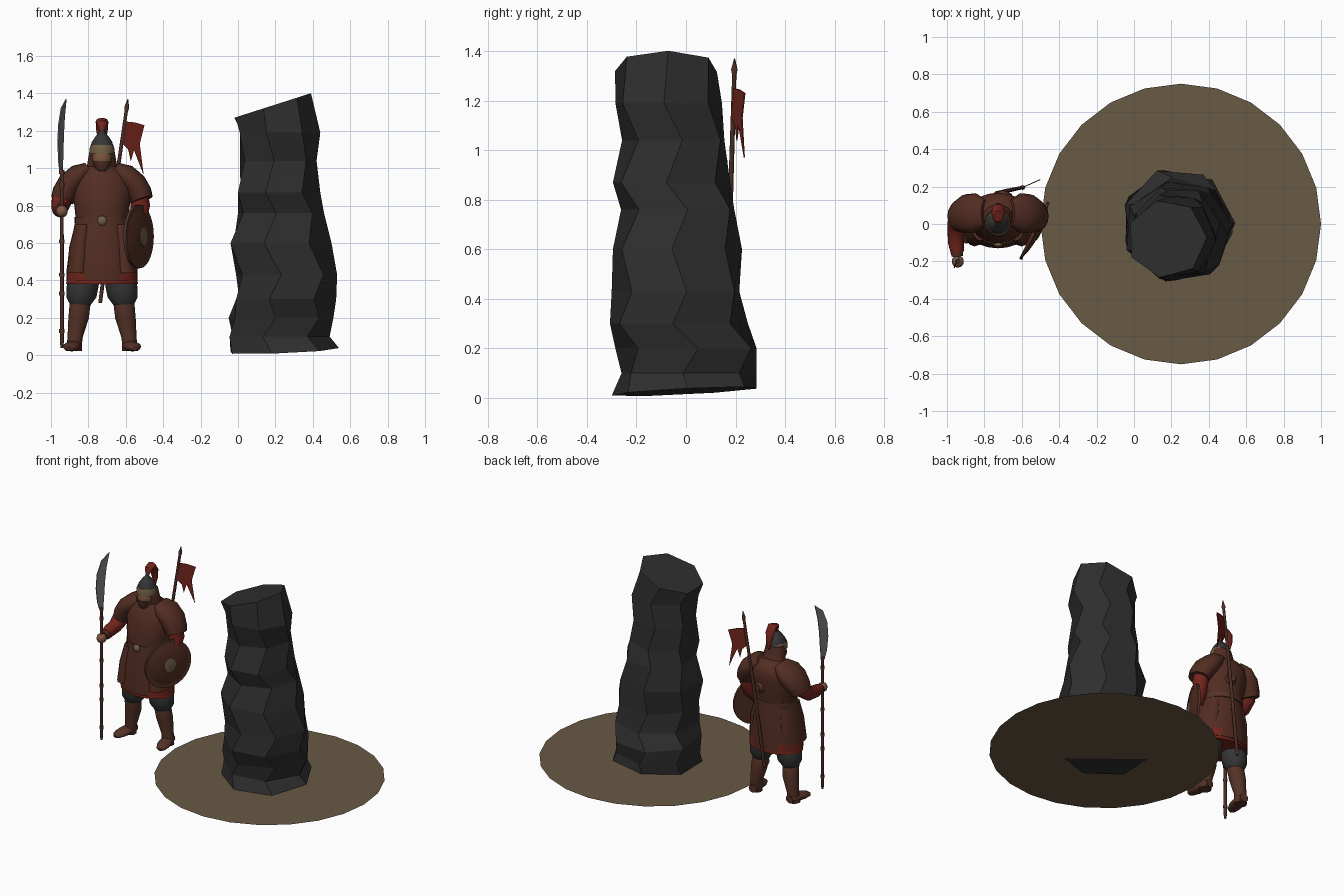
import bpy, bmesh
from math import sin, cos, tau, radians
from mathutils import Vector

cube = bpy.data.objects.get("Cube")
if cube:
    bpy.data.objects.remove(cube)


def material(name, r, g, b):
    m = bpy.data.materials.new(name)
    m.use_nodes = True
    m.diffuse_color = (r, g, b, 1)
    m.node_tree.nodes["Principled BSDF"].inputs["Base Color"].default_value = (r, g, b, 1)
    return m


EARTH = material("earth", .14, .10, .06)
ROCK = material("rock", .028, .028, .029)
LEATHER = material("leather", .085, .026, .016)
BOOT = material("boot_leather", .09, .032, .02)
RED = material("red_cloth", .17, .018, .012)
SKIN = material("skin", .2, .09, .05)
STEEL = material("steel", .18, .18, .18)
GREY = material("dark_grey", .035, .036, .037)
BRASS = material("brass", .17, .115, .06)
WOOD = material("wood", .07, .028, .018)
MX = -.727  # centre line of the warrior
X, Z = Vector((1, 0, 0)), Vector((0, 0, 1))


def finish(name, bm, mats, smooth=True, rule=None):
    bmesh.ops.recalc_face_normals(bm, faces=bm.faces)
    if rule:
        for f in bm.faces:
            f.material_index = rule(f.calc_center_median())
    me = bpy.data.meshes.new(name)
    bm.to_mesh(me)
    bm.free()
    for m in mats:
        me.materials.append(m)
    ob = bpy.data.objects.new(name, me)
    bpy.context.collection.objects.link(ob)
    if smooth:
        bpy.ops.object.select_all(action='DESELECT')
        ob.select_set(True)
        bpy.context.view_layer.objects.active = ob
        bpy.ops.object.shade_smooth_by_angle(angle=radians(45))
    return ob


def skin_rings(bm, rings):
    rows = [[bm.verts.new(p) for p in ring] for ring in rings]
    n = len(rows[0])
    for a, b in zip(rows, rows[1:]):
        for i in range(n):
            j = (i + 1) % n
            bm.faces.new((a[i], a[j], b[j], b[i]))
    bm.faces.new(rows[0])
    bm.faces.new(rows[-1])


def loft(name, sections, *mats, s=1, axis=None, n=16, rule=None):
    """Elliptical sections (x, y, z, width, depth) about the warrior's centre line."""
    pts = [Vector((MX + s * c[0], c[1], c[2])) for c in sections]
    rings = []
    for k, (p, c) in enumerate(zip(pts, sections)):
        t = axis or (pts[min(k + 1, len(pts) - 1)] - pts[max(k - 1, 0)]).normalized()
        u = (X - t * t.x).normalized()
        v = t.cross(u)
        rings.append([p + u * c[3] * cos(tau * i / n) + v * c[-1] * sin(tau * i / n)
                      for i in range(n)])
    bm = bmesh.new()
    skin_rings(bm, rings)
    return finish(name, bm, mats, rule=rule)


def ball(name, mat, x, y, z, rx, ry, rz):
    bm = bmesh.new()
    bmesh.ops.create_uvsphere(bm, u_segments=14, v_segments=9, radius=1)
    bmesh.ops.scale(bm, vec=(rx, ry, rz), verts=bm.verts)
    bmesh.ops.translate(bm, vec=(MX + x, y, z), verts=bm.verts)
    return finish(name, bm, [mat])


def plate(name, mat, points, thickness):
    bm = bmesh.new()
    f = bm.faces.new([bm.verts.new(p) for p in points])
    f.normal_update()
    shift = f.normal * thickness
    ext = bmesh.ops.extrude_face_region(bm, geom=[f], use_keep_orig=True)
    bmesh.ops.translate(bm, vec=shift, verts=[g for g in ext["geom"] if isinstance(g, bmesh.types.BMVert)])
    return finish(name, bm, [mat], smooth=False)


# Ground disc
bm = bmesh.new()
bmesh.ops.create_circle(bm, cap_ends=True, segments=24, radius=.75)
bmesh.ops.translate(bm, vec=(.25, 0, .02), verts=bm.verts)
finish("ground_disc", bm, [EARTH], smooth=False)

# Seven-sided rock pillar: height, then x and y extents of each ring
PILLAR = [(0, -.04, .54, -.30, .285), (.1, -.045, .49, -.26, .285), (.2, -.05, .51, -.285, .285),
          (.3, -.01, .525, -.307, .25), (.43, -.01, .53, -.3, .215), (.6, -.04, .5, -.295, .226),
          (.76, 0, .46, -.262, .195), (.87, 0, .44, -.295, .178), (1.04, .01, .42, -.258, .155),
          (1.19, .01, .44, -.285, .145), (1.3, -.02, .39, -.286, .125)]
rings = []
for k, (z, x0, x1, y0, y1) in enumerate(PILLAR):
    twist = radians(2 + (0 if k in (0, len(PILLAR) - 1) else 6 * (-1) ** k))
    cs = [cos(twist + tau * i / 7) for i in range(7)]
    sn = [sin(twist + tau * i / 7) for i in range(7)]
    ring = []
    for c, q in zip(cs, sn):
        x = x0 + (x1 - x0) * (c - min(cs)) / (max(cs) - min(cs))
        y = y0 + (y1 - y0) * (q - min(sn)) / (max(sn) - min(sn))
        h = z
        if k == 0:
            h = max(0, .02 + .04 * (x - .4) + .05 * (y + .255))
        elif k == len(PILLAR) - 1:
            h = 1.27 + .32 * (x + .02)
        ring.append((x, y, h))
    rings.append(ring)
bm = bmesh.new()
skin_rings(bm, rings)
finish("rock_pillar", bm, [ROCK], smooth=False)

# Legs, mirrored
for s, side in ((1, "left"), (-1, "right")):
    loft(side + "_trouser", [(.09, .02, .46, .085), (.105, .02, .36, .085), (.11, .02, .31, .08),
                             (.115, .02, .27, .055)], GREY, s=s, axis=Z)
    loft(side + "_boot", [(.115, .015, .31, .045), (.118, .02, .27, .056), (.125, .03, .2, .055),
                          (.145, .035, .09, .04), (.15, .03, .022, .042)], BOOT, s=s, axis=Z)
    loft(side + "_foot", [(.145, .075, .05, .03, .028), (.15, .03, .052, .042, .03),
                          (.165, -.04, .046, .045, .025), (.175, -.085, .04, .032, .018),
                          (.178, -.1, .036, .015, .01)], BOOT, s=s)

# Robe hem and coat skirt, with red showing beside the central panels
loft("robe_skirt", [(0, .015, .38, .192, .135), (0, .015, .45, .185, .132), (0, .015, .5, .17, .12)],
     RED, axis=Z, n=24)
loft("coat_skirt", [(0, .012, .4, .19, .142), (0, .012, .455, .19, .142), (0, .015, .6, .168, .135),
                    (0, .02, .73, .14, .12)], LEATHER, RED, axis=Z, n=24,
     rule=lambda c: 1 if c.z < .45 and abs(c.x - MX) > .085 else 0)
for s, side in ((1, "left"), (-1, "right")):
    loft(side + "_hip_panel", [(.125, -.005, .44, .065, .115), (.115, .005, .58, .06, .115),
                               (.095, .01, .7, .05, .1)], LEATHER, s=s, axis=Z)

# Torso, belt and buckle
loft("coat_torso", [(0, .02, .7, .138, .122), (0, .025, .8, .148, .128), (0, .045, .9, .165, .122),
                    (0, .055, .96, .15, .112), (0, .055, 1, .1, .085), (0, .04, 1.03, .055, .055)],
     LEATHER, axis=Z, n=24)
loft("belt", [(0, .02, .705, .146, .129), (0, .02, .74, .146, .129)], BOOT, axis=Z, n=24)
ball("belt_buckle", BRASS, 0, -.11, .72, .026, .014, .026)

# Shoulders and arms
for s, side in ((1, "left"), (-1, "right")):
    loft(side + "_shoulder_guard", [(.07, .06, 1.0, .035, .07), (.12, .06, .965, .062, .105),
                                    (.17, .055, .915, .07, .105), (.2, .045, .865, .068, .09),
                                    (.212, .04, .83, .062, .08)], LEATHER, s=s)
loft("right_sleeve", [(-.19, .04, .9, .05), (-.215, .02, .83, .055), (-.225, -.03, .79, .046),
                      (-.225, -.1, .78, .042), (-.218, -.15, .775, .036)], RED)
loft("right_cuff", [(-.222, -.12, .777, .04), (-.218, -.172, .773, .03)], BOOT)
ball("right_hand", SKIN, -.215, -.2, .77, .033, .034, .033)
loft("left_sleeve", [(.19, .045, .9, .05), (.205, .05, .8, .052), (.195, .035, .73, .045),
                     (.18, -.01, .67, .036)], RED)
ball("left_hand", SKIN, .18, -.03, .645, .03, .032, .03)

# Round shield facing outward, with rim and worn emblem
NORMAL = Vector((.9, -.44, 0)).normalized()
CENTRE = Vector((.197, -.037, .635))


def shield_rings(name, mat, profile, n=28):
    loft(name, [(*(CENTRE + NORMAL * d), r, r * h) for d, r, h in profile], mat, axis=NORMAL, n=n)


shield_rings("shield", LEATHER, [(-.008, .163, 1), (0, .165, 1), (.015, .12, 1), (.026, .06, 1), (.029, .01, 1)])
shield_rings("shield_rim", BOOT, [(-.01, .158, 1), (-.01, .17, 1), (.006, .17, 1), (.006, .158, 1)])
shield_rings("shield_emblem", BRASS, [(.018, .05, 1.15), (.03, .045, 1.15), (.034, .02, 1.15)], n=9)

# Head and helmet
ball("face", SKIN, 0, -.012, 1.05, .052, .052, .078)
loft("beard", [(0, -.035, .985, .02), (0, -.03, 1.01, .04, .035), (0, -.025, 1.04, .05, .042)], WOOD, axis=Z)
loft("neck_guard", [(0, .045, .99, .085, .07), (0, .035, 1.04, .076, .062), (0, .02, 1.11, .064, .062)],
     LEATHER, axis=Z)
loft("helmet_brim", [(0, .005, 1.075, .066, .07), (0, .005, 1.105, .067, .071), (0, .005, 1.125, .06, .064)],
     BRASS, axis=Z)
loft("helmet_dome", [(0, .008, 1.11, .062, .066), (0, .008, 1.14, .055, .058), (0, .008, 1.17, .035, .038),
                     (0, .008, 1.195, .013), (0, .008, 1.22, .005)], GREY, axis=Z)
loft("helmet_plume", [(0, .01, 1.2, .012), (0, .025, 1.24, .028, .018), (0, .06, 1.25, .034, .022),
                      (0, .088, 1.21, .032, .02), (0, .098, 1.15, .022, .014), (0, .1, 1.1, .006)], RED, n=10)

# Glaive: shaft, bands and curved blade
GX, GY = -.215, -.2
loft("glaive_shaft", [(GX, GY, .04, .006), (GX, GY, .07, .011), (GX, GY, .98, .01)], WOOD, n=10)
for z in (.12, .32, .42, .6, .9, .97):
    loft("glaive_band", [(GX, GY, z, .014), (GX, GY, z + .02, .014)], BOOT, n=10)
BLADE = [(-.012, .97), (-.03, 1.03), (-.04, 1.13), (-.033, 1.23), (0, 1.32), (.06, 1.37),
         (.038, 1.27), (.026, 1.17), (.02, 1.07), (.012, .97)]
plate("glaive_blade", STEEL, [(MX + GX + .43 * u, GY + .9 * u, z) for u, z in BLADE], .007)

# Back banner: slanted pole, spear tip and torn flag
loft("banner_pole", [(-.01, .165, .28, .01), (.05, .178, .75, .011), (.13, .195, 1.31, .009)], WOOD, n=10)
loft("banner_tip", [(.13, .195, 1.3, .008), (.132, .195, 1.325, .013), (.138, .196, 1.37, .002)], BOOT, n=8)
FLAG = [(-.6, 1.25), (-.55, 1.245), (-.5, 1.23), (-.525, 1.13), (-.505, .97), (-.555, 1.1),
        (-.572, 1.04), (-.585, 1.1), (-.615, 1.13)]
plate("banner_flag", RED, [(x, .195 + .45 * (x + .59), z) for x, z in FLAG], .005)
loft("banner_strap", [(.03, .13, .84, .05, .05), (.045, .172, .84, .03, .03)], BOOT, n=10)
